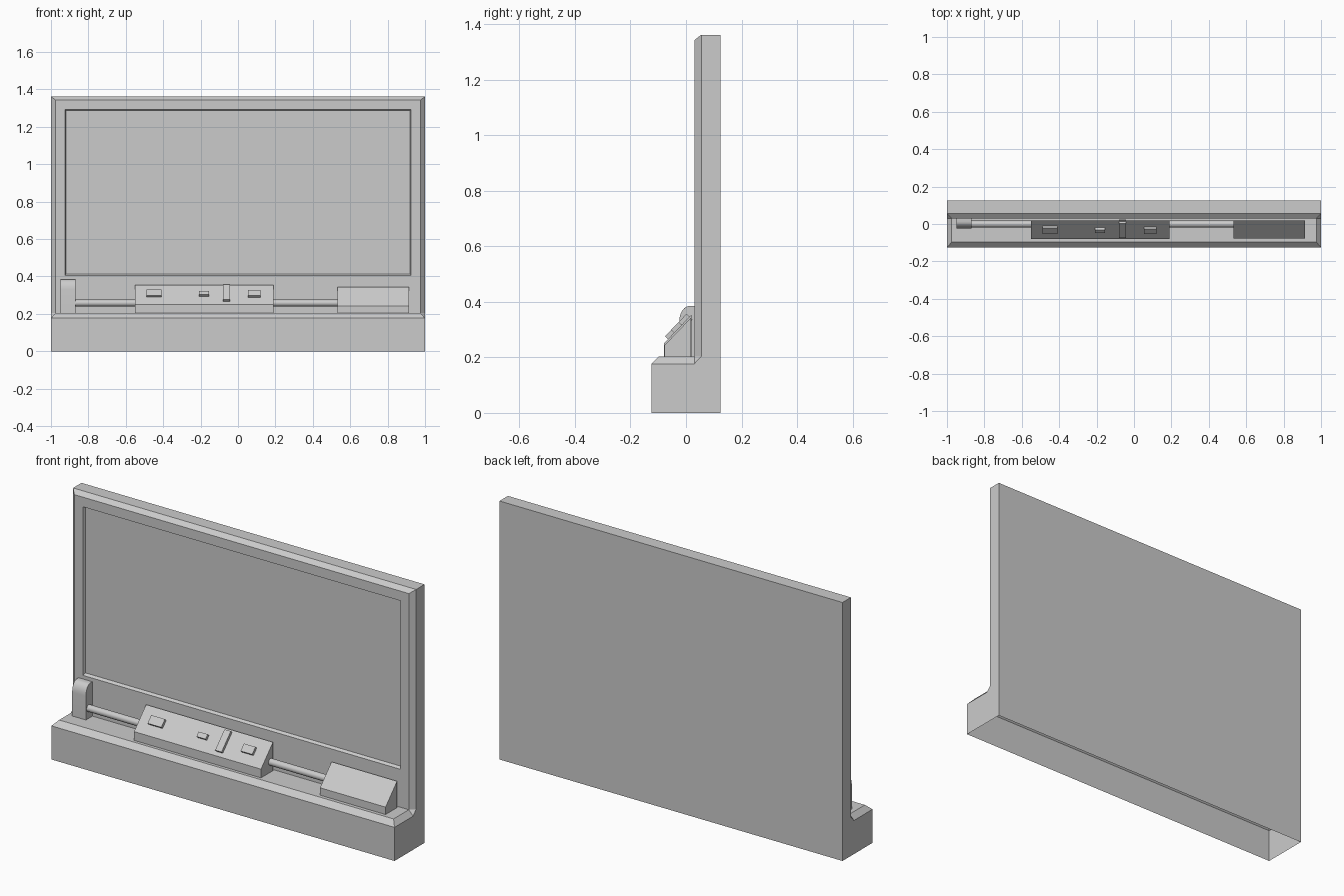
import bpy, bmesh, math
from mathutils import Matrix, Vector

if "Cube" in bpy.data.objects:
    bpy.data.objects.remove(bpy.data.objects["Cube"])


def finish(bm, name):
    bmesh.ops.recalc_face_normals(bm, faces=bm.faces)
    me = bpy.data.meshes.new(name)
    bm.to_mesh(me)
    bm.free()
    ob = bpy.data.objects.new(name, me)
    bpy.context.collection.objects.link(ob)
    return ob


def smooth(ob):
    bpy.ops.object.select_all(action='DESELECT')
    bpy.context.view_layer.objects.active = ob
    ob.select_set(True)
    bpy.ops.object.shade_smooth_by_angle(angle=math.radians(40))


def extrude_x(name, profile, x0, x1):
    """Solid with a (y, z) profile running from x0 to x1."""
    bm = bmesh.new()
    a, b = ([bm.verts.new((x, y, z)) for y, z in profile] for x in (x0, x1))
    bm.faces.new(a)
    bm.faces.new(b)
    for i in range(len(a)):
        j = (i + 1) % len(a)
        bm.faces.new((a[i], a[j], b[j], b[i]))
    return finish(bm, name)


# L-shaped housing: flat sides, chamfered rim, recessed screen, open underside
bm = bmesh.new()
pts = {  # name: (half width, y, z)
    'f0': (1, -.125, 0), 'a0': (1, -.125, .177), 'a1': (1, .03, .177),
    'a2': (1, .055, .204), 'a3': (1, .055, 1.362), 'b1': (1, .125, 1.362),
    'b0': (1, .125, 0), 'i0': (.975, -.097, .204), 'i1': (.975, .03, .204),
    'i2': (.975, .03, 1.343), 's0': (.926, .03, .404), 's1': (.926, .03, 1.292),
    'r0': (.92, .044, .413), 'r1': (.92, .044, 1.286)}
L = {k: bm.verts.new((-x, y, z)) for k, (x, y, z) in pts.items()}
R = {k: bm.verts.new((x, y, z)) for k, (x, y, z) in pts.items()}
for S in (L, R):
    for loop in ('f0 a0 a1 a2 a3 b1 b0', 'a0 a1 i1 i0', 'a1 a2 i1',
                 'a2 a3 i2 i1', 'i1 i2 s1 s0', 's0 s1 r1 r0'):
        bm.faces.new([S[k] for k in loop.split()])
for p, q in ('f0 a0', 'a0 i0', 'i0 i1', 'i1 s0', 's0 r0', 'r0 r1', 'r1 s1',
             's1 i2', 'i2 a3', 'a3 b1', 'b1 b0') and [
        s.split() for s in ('f0 a0', 'a0 i0', 'i0 i1', 'i1 s0', 's0 r0', 'r0 r1',
                            'r1 s1', 's1 i2', 'i2 a3', 'a3 b1', 'b1 b0')]:
    bm.faces.new((L[p], R[p], R[q], L[q]))
finish(bm, 'display_housing')

# Sloped control consoles on the shelf
extrude_x('center_console', [(-.08, .2), (-.08, .25), (.02, .354), (.02, .2)], -.55, .19)
extrude_x('right_console', [(-.078, .2), (-.078, .243), (.018, .343), (.018, .2)], .533, .915)

# Round-topped bracket at the left end
arc = [(.012 - .036 * math.cos(t), .33 + .055 * math.sin(t))
       for t in (math.radians(15 * i) for i in range(7))]
smooth(extrude_x('end_bracket', [(-.024, .2)] + arc + [(.032, .385), (.032, .2)], -.95, -.87))

# Rod joining bracket and consoles
bm = bmesh.new()
bmesh.ops.create_cone(bm, cap_ends=True, segments=16, radius1=.018, radius2=.018,
                      depth=1.44, matrix=Matrix.Translation((-.17, 0, .258))
                      @ Matrix.Rotation(math.pi / 2, 4, 'Y'))
smooth(finish(bm, 'connecting_rod'))

# Buttons standing on the console slope: x range, slope centre height, length
slope = math.atan2(.104, .1)
for name, x0, x1, z, length in (('wide_button', -.49, -.41, .305, .044),
                                ('small_button', -.208, -.155, .303, .026),
                                ('slider', -.08, -.043, .306, .112),
                                ('right_button', .053, .12, .303, .04)):
    bm = bmesh.new()
    pos = Vector(((x0 + x1) / 2, -.08 + (z - .25) * .1 / .104, z))
    bmesh.ops.create_cube(bm, size=1, matrix=Matrix.Translation(pos)
                          @ Matrix.Rotation(slope, 4, 'X')
                          @ Matrix.Diagonal((x1 - x0, length, .03, 1)))
    finish(bm, name)
